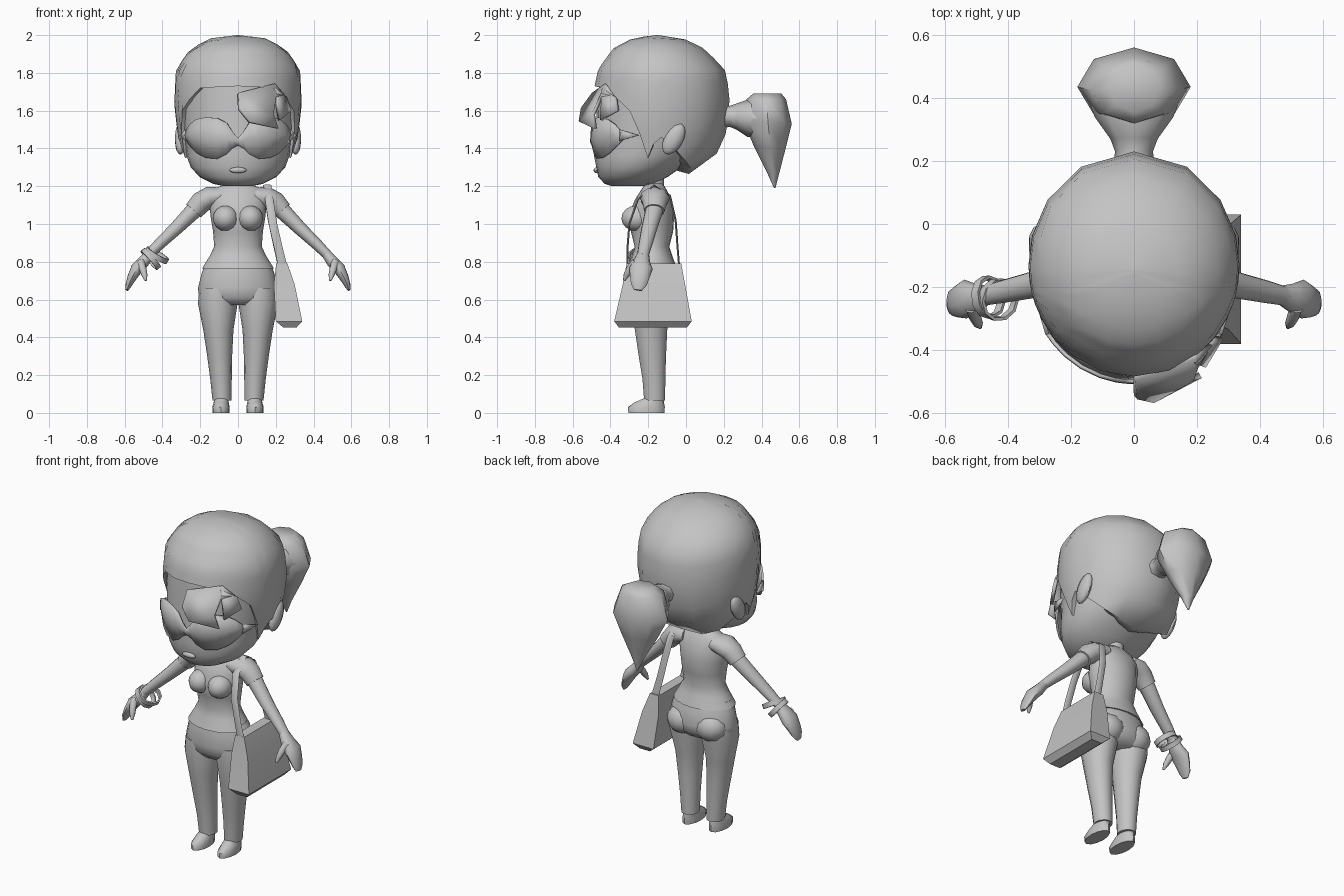
import bpy, bmesh, math
from mathutils import Vector, Matrix

GREY = bpy.data.materials.new("plain_grey")
GREY.diffuse_color = (0.55, 0.55, 0.55, 1)


def finish(name, bm, angle=55, closed=True):
    if closed:
        bmesh.ops.recalc_face_normals(bm, faces=bm.faces)
    me = bpy.data.meshes.new(name)
    bm.to_mesh(me)
    bm.free()
    me.materials.append(GREY)
    ob = bpy.data.objects.new(name, me)
    bpy.context.collection.objects.link(ob)
    bpy.ops.object.select_all(action='DESELECT')
    ob.select_set(True)
    bpy.context.view_layer.objects.active = ob
    bpy.ops.object.shade_smooth_by_angle(angle=math.radians(angle))
    return ob


def skin(bm, rows, caps=True):
    """Bridge equally long closed rows of vertices."""
    n = len(rows[0])
    for a, b in zip(rows, rows[1:]):
        for i in range(n):
            j = (i + 1) % n
            bm.faces.new((a[i], a[j], b[j], b[i]))
    if caps:
        bm.faces.new(rows[0])
        bm.faces.new(rows[-1])


def loft(name, rings, n=12, sx=1, ref=None, phase=0.0, angle=55):
    """Rings are (x, y, z, ru, rv). Without ref they lie flat, ru along x.
    With ref they stand across the path, ru along ref."""
    bm = bmesh.new()
    pts = [Vector(r[:3]) for r in rings]
    rows = []
    for k, r in enumerate(rings):
        u, v = Vector((1, 0, 0)), Vector((0, 1, 0))
        if ref:
            t = (pts[min(k + 1, len(pts) - 1)] - pts[max(k - 1, 0)]).normalized()
            u = Vector(ref)
            u = (u - t * u.dot(t)).normalized()
            v = t.cross(u)
        row = []
        for i in range(n):
            a = 2 * math.pi * i / n + phase
            p = pts[k] + u * r[3] * math.cos(a) + v * r[4] * math.sin(a)
            row.append(bm.verts.new((p.x * sx, p.y, p.z)))
        rows.append(row)
    skin(bm, rows)
    return finish(name, bm, angle)


def ball(name, c, r, tilt=0.0, seg=12):
    bm = bmesh.new()
    bmesh.ops.create_uvsphere(bm, u_segments=seg, v_segments=8, radius=1)
    m = Matrix.Translation(c) @ Matrix.Rotation(tilt, 4, 'X') @ Matrix.Diagonal((*r, 1))
    bmesh.ops.transform(bm, matrix=m, verts=bm.verts)
    return finish(name, bm)


def plate(name, pts, thick):
    bm = bmesh.new()
    f = bm.faces.new([bm.verts.new(p) for p in pts])
    bmesh.ops.triangulate(bm, faces=[f])
    ob = finish(name, bm, 40)
    mod = ob.modifiers.new("thickness", 'SOLIDIFY')
    mod.thickness, mod.offset = thick, 0


def interp(table, x):
    for a, b in zip(table, table[1:]):
        if x <= b[0]:
            f = max(0, (x - a[0]) / (b[0] - a[0]))
            return [p + (q - p) * f for p, q in zip(a[1:], b[1:])]
    return list(table[-1][1:])


# Face and neck
loft("face", [(0, -.31, 1.2, .07, .08), (0, -.30, 1.212, .13, .13), (0, -.28, 1.25, .205, .185),
              (0, -.25, 1.30, .25, .225), (0, -.215, 1.36, .272, .272), (0, -.18, 1.45, .285, .295),
              (0, -.16, 1.6, .305, .313), (0, -.15, 1.74, .30, .31)], 24)
loft("neck", [(0, -.165, 1.14, .065, .055), (0, -.165, 1.2, .05, .048), (0, -.17, 1.3, .055, .055)])
ball("lips", (0, -.475, 1.285), (.045, .014, .016))

# Hair shell whose lower edge follows a hairline by angle from the front
PROFILE = [(1.26, -.13, .24, .13), (1.28, -.13, .27, .19), (1.35, -.13, .29, .28),
           (1.45, -.13, .315, .335), (1.6, -.13, .335, .36), (1.7, -.13, .335, .36),
           (1.82, -.13, .328, .335), (1.93, -.145, .25, .24), (1.985, -.15, .14, .13),
           (2.0, -.15, .005, .005)]
HAIRLINE = [(0, 1.73), (37, 1.72), (50, 1.66), (62, 1.6), (70, 1.48), (75, 1.35), (82, 1.42),
            (90, 1.46), (105, 1.39), (125, 1.32), (150, 1.28), (180, 1.265)]
bm = bmesh.new()
angles = [0, 19, 37, 50, 62, 70, 75, 82, 90, 105, 125, 150, 180]
angles += [360 - a for a in angles[-2:0:-1]]
rows = []
for k in range(-1, 11):
    row = []
    for deg in angles:
        low = interp(HAIRLINE, min(deg, 360 - deg))[0]
        f = max(k, 0) / 10
        f = 1 - (1 - f) ** 1.5
        z = low + (2.0 - low) * f
        cy, rx, ry = interp(PROFILE, z)
        s = .5 if k < 0 else 1     # first row tucks under the hem
        a = math.radians(deg)
        row.append(bm.verts.new((rx * s * math.sin(a), cy - ry * s * math.cos(a),
                                 z + (.02 if k < 0 else 0))))
    rows.append(row)
skin(bm, rows)
finish("hair", bm, 60)

# Ponytail with its tie
loft("ponytail_tie", [(0, .19, 1.57, .065, .065), (0, .23, 1.57, .06, .055), (0, .27, 1.57, .075, .07),
                      (0, .34, 1.565, .125, .105), (0, .41, 1.55, .15, .10)], 8, ref=(1, 0, 0))
loft("ponytail", [(0, .43, 1.69, .08, .075), (0, .425, 1.66, .135, .105), (0, .435, 1.53, .18, .125),
                  (0, .445, 1.41, .12, .085), (0, .462, 1.27, .04, .032), (0, .47, 1.19, .004, .004)], 8)

# Front fringe locks
plate("fringe", [(.19, -.42, 1.74), (0, -.49, 1.69), (.005, -.55, 1.61), (.06, -.56, 1.54),
                 (.21, -.48, 1.505), (.185, -.49, 1.58), (.2, -.45, 1.67), (.24, -.38, 1.68)], .02)
plate("fringe_lock", [(.19, -.44, 1.72), (.25, -.37, 1.67), (.275, -.36, 1.6), (.22, -.45, 1.55)], .02)

# Glasses: one wrapped visor with a nose notch
COLS = [(0, 1.455, 1.415), (.03, 1.49, 1.40), (.06, 1.535, 1.37), (.11, 1.56, 1.345),
        (.17, 1.565, 1.35), (.22, 1.555, 1.375), (.255, 1.53, 1.41), (.283, 1.49, 1.45)]
bm = bmesh.new()
cols = [(-x, t, b) for x, t, b in COLS[:0:-1]] + COLS
grid = []
for x, t, b in cols:
    y = -.14 - .362 * math.sqrt(1 - (x / .34) ** 2)
    grid.append([bm.verts.new((x, y + dy, t + (b - t) * f))
                 for f, dy in ((0, -.004), (.5, -.006), (1, .008))])
for a, b in zip(grid, grid[1:]):
    for i in range(2):
        bm.faces.new((a[i], a[i + 1], b[i + 1], b[i]))
ob = finish("glasses", bm)
ob.modifiers.new("thickness", 'SOLIDIFY').thickness = .012

# Torso and hips
loft("torso", [(0, -.168, 1.215, .055, .045), (0, -.17, 1.185, .135, .065), (0, -.172, 1.13, .155, .098),
               (0, -.185, 1.04, .145, .122), (0, -.18, .96, .132, .112), (0, -.18, .88, .126, .092),
               (0, -.18, .83, .15, .108), (0, -.18, .765, .19, .132)], 20)
loft("hips", [(0, -.18, .80, .17, .11), (0, -.175, .74, .192, .128), (0, -.17, .66, .212, .138),
              (0, -.17, .61, .205, .13), (0, -.175, .57, .15, .09)], 20)

for side, s in (("right", 1), ("left", -1)):
    # Upper body halves
    ball("bust_" + side, (.065 * s, -.262, 1.03), (.068, .08, .068))
    ball("buttock_" + side, (.095 * s, -.11, .65), (.095, .085, .085))
    ball("ear_" + side, (.305 * s, -.065, 1.45), (.03, .05, .09), -.5, 10)
    plate("glasses_temple_" + side, [(.275 * s, -.35, 1.5), (.275 * s, -.35, 1.44), (.305 * s, -.25, 1.47)], .012)
    # Arm, sleeve and hand
    loft("sleeve_" + side, [(.09, -.165, 1.15, .075, .045), (.15, -.165, 1.14, .08, .058),
                            (.195, -.165, 1.115, .066, .058), (.235, -.168, 1.07, .055, .052)],
         12, s, (0, 1, 0))
    loft("arm_" + side, [(.17, -.165, 1.13, .05, .045), (.24, -.17, 1.065, .047, .044),
                         (.33, -.195, .975, .042, .036), (.42, -.215, .89, .036, .03),
                         (.485, -.23, .825, .03, .025)], 12, s, (0, 1, 0))
    loft("hand_" + side, [(.465, -.225, .845, .03, .026), (.50, -.235, .80, .046, .033),
                          (.535, -.238, .765, .062, .034), (.56, -.245, .72, .052, .026),
                          (.578, -.25, .68, .042, .018), (.588, -.255, .65, .022, .008)],
         10, s, (0, 1, 0))
    loft("thumb_" + side, [(.515, -.265, .80, .022, .022), (.505, -.295, .765, .02, .02),
                           (.495, -.315, .73, .016, .016), (.488, -.328, .70, .006, .006)],
         8, s, (1, 0, 0))
    # Leg and shoe
    loft("leg_" + side, [(.105, -.175, .66, .10, .115), (.107, -.178, .58, .105, .115),
                         (.104, -.185, .44, .08, .088), (.097, -.178, .30, .066, .074),
                         (.09, -.17, .18, .057, .062), (.085, -.166, .065, .05, .057)], 14, s)
    loft("shoe_" + side, [(.09, -.21, 0, .045, .095), (.09, -.21, .03, .046, .098),
                          (.089, -.195, .055, .04, .078), (.087, -.168, .08, .036, .048),
                          (.087, -.166, .11, .034, .044)], 12, s)

# Two tilted bangles on the left wrist
for k, (c, ax) in enumerate((((-.43, -.24, .835), (-.5, .15, -.85)),
                             ((-.462, -.232, .815), (-.75, -.1, -.65)))):
    bm = bmesh.new()
    h = [(.068, -.014), (.068, .014), (.058, .014), (.058, -.014)]
    prof = [[bm.verts.new((r * math.cos(a), r * math.sin(a), z))
             for a in (2 * math.pi * i / 10 for i in range(10))] for r, z in h]
    skin(bm, prof + [prof[0]], False)
    rot = Vector(ax).to_track_quat('Z', 'Y').to_matrix().to_4x4()
    bmesh.ops.transform(bm, matrix=Matrix.Translation(c) @ rot, verts=bm.verts)
    finish("bangle_%d" % (k + 1), bm, 40)

# Shoulder bag and strap
q = math.sqrt(2)
loft("bag", [(.232, -.17, .79, .03 * q, .145 * q), (.245, -.17, .68, .055 * q, .165 * q),
             (.27, -.175, .485, .07 * q, .205 * q), (.275, -.175, .452, .035 * q, .18 * q)],
     4, phase=math.pi / 4, angle=35)
loft("strap", [(.24, -.31, .76, .024, .006), (.215, -.31, .87, .022, .006), (.185, -.30, 1.0, .022, .006),
               (.165, -.255, 1.13, .022, .006), (.155, -.17, 1.205, .022, .006), (.16, -.085, 1.15, .022, .006),
               (.18, -.055, 1.02, .022, .006), (.21, -.045, .88, .022, .006), (.24, -.035, .76, .024, .006)],
     6, ref=(1, 0, 0), angle=40)
